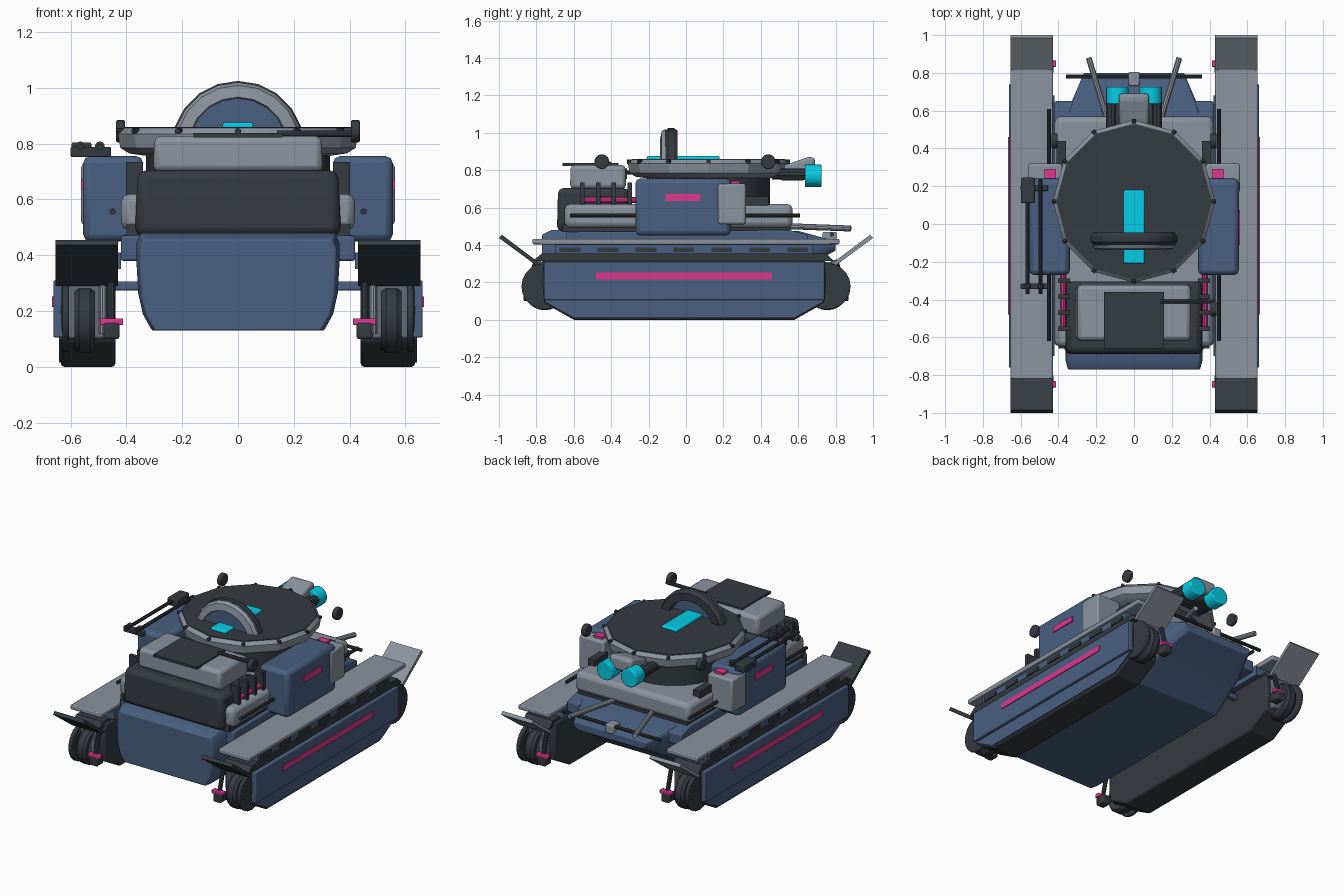
import bpy, bmesh, math
from mathutils import Vector, Matrix

cube = bpy.data.objects.get("Cube")
if cube:
    bpy.data.objects.remove(cube, do_unlink=True)


def material(name, rgb):
    col = tuple((c / 255) ** 2.2 for c in rgb) + (1,)
    m = bpy.data.materials.new(name)
    m.use_nodes = True
    m.diffuse_color = col
    m.node_tree.nodes["Principled BSDF"].inputs["Base Color"].default_value = col
    return m


BLUE = material("slate_blue", (75, 96, 128))
GREY = material("light_grey", (138, 146, 157))
MID = material("mid_grey", (100, 108, 116))
DARK = material("charcoal", (56, 61, 67))
CYAN = material("cyan", (14, 204, 230))
PINK = material("magenta", (222, 59, 143))


def finish(name, bm, mat, bevel=0.0, segments=2):
    bmesh.ops.recalc_face_normals(bm, faces=bm.faces)
    me = bpy.data.meshes.new(name)
    bm.to_mesh(me)
    bm.free()
    ob = bpy.data.objects.new(name, me)
    bpy.context.collection.objects.link(ob)
    me.materials.append(mat)
    if bevel:
        mod = ob.modifiers.new("Bevel", "BEVEL")
        mod.width, mod.segments, mod.limit_method = bevel, segments, "ANGLE"
    return ob


def box(name, x, y, z, mat, bevel=0.0, taper=1.0):
    """Box from three (low, high) ranges; taper narrows its top."""
    bm = bmesh.new()
    bmesh.ops.create_cube(bm, size=1)
    for v in bm.verts:
        k = taper if v.co.z > 0 else 1
        v.co = [(a + b) / 2 + c * f * (b - a) for (a, b), c, f in zip((x, y, z), v.co, (k, k, 1))]
    return finish(name, bm, mat, bevel)


def prism(name, pts, x0, x1, mat, bevel=0.0):
    """Extrude a side profile of (y, z) points across x."""
    bm = bmesh.new()
    face = bm.faces.new([bm.verts.new((x0, y, z)) for y, z in pts])
    ext = bmesh.ops.extrude_face_region(bm, geom=[face])
    for v in ext["geom"]:
        if isinstance(v, bmesh.types.BMVert):
            v.co.x = x1
    return finish(name, bm, mat, bevel)


def rod(name, p, q, r, mat, sides=10, bevel=0.0):
    """Cylinder between two points."""
    p, q = Vector(p), Vector(q)
    d = q - p
    bm = bmesh.new()
    mtx = Matrix.Translation((p + q) / 2) @ d.to_track_quat("Z", "Y").to_matrix().to_4x4()
    bmesh.ops.create_cone(bm, cap_ends=True, segments=sides, radius1=r, radius2=r, depth=d.length, matrix=mtx)
    return finish(name, bm, mat, bevel)


def lathe(name, profile, centre, axis, mat, sides=24):
    """Spin a closed (radius, height) profile about the x, y or z axis."""
    turn = {"z": Matrix(), "y": Matrix.Rotation(math.pi / 2, 4, "X"),
            "x": Matrix.Rotation(math.pi / 2, 4, "Y")}[axis]
    bm = bmesh.new()
    rings = []
    for i in range(sides):
        a = math.tau * i / sides
        rings.append([bm.verts.new(Vector(centre) + turn @ Vector((r * math.cos(a), r * math.sin(a), h)))
                      for r, h in profile])
    n = len(profile)
    for i in range(sides):
        a, b = rings[i], rings[(i + 1) % sides]
        for j in range(n):
            k = (j + 1) % n
            bm.faces.new((a[j], b[j], b[k], a[k]))
    return finish(name, bm, mat)


def loft_hull(name, stations, section, mat, bevel):
    """Join scaled copies of a half section along (y, bottom, top, half width) stations."""
    bm = bmesh.new()
    rings = []
    for y, lo, hi, w in stations:
        half = [(w * u, lo + (hi - lo) * t) for u, t in section]
        loop = half + [(-x, z) for x, z in reversed(half)]
        rings.append([bm.verts.new((x, y, z)) for x, z in loop])
    n = len(rings[0])
    for a, b in zip(rings, rings[1:]):
        for j in range(n):
            bm.faces.new((a[j], a[(j + 1) % n], b[(j + 1) % n], b[j]))
    bm.faces.new(rings[0])
    bm.faces.new(rings[-1])
    return finish(name, bm, mat, bevel)


def span(s, a, b):
    return tuple(sorted((s * a, s * b)))


# Central hull with tapered belly and narrowing tail
loft_hull("hull", [(-0.77, 0.13, 0.455, 0.35), (-0.72, 0.13, 0.48, 0.363), (0.42, 0.13, 0.48, 0.363),
                   (0.60, 0.26, 0.475, 0.35), (0.80, 0.37, 0.42, 0.265)],
          [(0.85, 0), (0.94, 0.17), (0.985, 0.38), (1, 0.65), (1, 0.9), (0.96, 1)], BLUE, 0.008)
prism("hull_shelf", [(-0.64, 0.38), (-0.64, 0.47), (0.55, 0.48), (0.65, 0.455), (0.65, 0.38)],
      -0.42, 0.42, BLUE, 0.008)
box("deck_seal", (-0.40, 0.40), (-0.66, 0.56), (0.47, 0.51), DARK)
box("upper_deck", (-0.42, 0.42), (-0.65, 0.57), (0.49, 0.62), GREY, 0.03)

# Front engine block with grey cover and top plate
box("engine_block", (-0.37, 0.37), (-0.69, -0.30), (0.47, 0.705), DARK, 0.03, 0.97)
box("engine_cover", (-0.305, 0.305), (-0.62, -0.32), (0.70, 0.828), GREY, 0.022, 0.98)
box("engine_cover_plate", (-0.16, 0.16), (-0.66, -0.36), (0.822, 0.838), DARK)
rod("cover_rail", (0.14, -0.41, 0.835), (0.43, -0.41, 0.835), 0.012, DARK)

# Turret: neck, twelve-sided ring, dark lid and bolts
TY = 0.12
rod("turret_neck", (0, TY, 0.60), (0, TY, 0.79), 0.33, DARK, 24)
lathe("turret_ring", [(0.32, 0.755), (0.39, 0.765), (0.422, 0.785), (0.43, 0.835), (0.41, 0.856),
                      (0.32, 0.856)], (0, TY, 0), "z", GREY, 12)
rod("turret_lid", (0, TY, 0.80), (0, TY, 0.860), 0.408, DARK, 12)
for i in range(12):
    a = math.tau * i / 12
    c, s = math.cos(a), math.sin(a)
    rod(f"ring_bolt_{i}", (0.41 * c, TY + 0.41 * s, 0.845), (0.435 * c, TY + 0.435 * s, 0.845), 0.011, DARK, 8)

# Half-sunk wheel arch and glowing strip on the lid
lathe("arch_ring", [(0.175, -0.03), (0.225, -0.03), (0.238, -0.01), (0.238, 0.02), (0.225, 0.035),
                    (0.175, 0.035)], (0, -0.075, 0.787), "y", DARK, 20)
lathe("arch_front_rim", [(0.17, 0), (0.233, 0), (0.222, 0.02), (0.18, 0.028)],
      (0, -0.11, 0.787), "y", GREY, 20)
rod("arch_panel", (0, -0.125, 0.787), (0, -0.09, 0.787), 0.18, BLUE, 20)
box("glow_strip", (-0.056, 0.056), (-0.21, 0.18), (0.85, 0.876), CYAN, 0.008)

# Rear sensor head with two lenses
prism("sensor_head", [(0.52, 0.78), (0.52, 0.825), (0.66, 0.872), (0.69, 0.865), (0.69, 0.78)],
      -0.08, 0.08, GREY, 0.018)
box("sensor_mount", (-0.14, 0.14), (0.50, 0.64), (0.745, 0.80), DARK, 0.015)
for side, s in (("left", 1), ("right", -1)):
    rod(f"sensor_lens_{side}", (s * 0.088, 0.635, 0.77), (s * 0.088, 0.725, 0.77), 0.06, CYAN, 20, 0.006)
    rod(f"sensor_arm_{side}", (s * 0.12, 0.46, 0.78), (s * 0.12, 0.64, 0.78), 0.03, DARK)

# Rear crossbar
rod("rear_crossbar", (-0.36, 0.78, 0.455), (0.36, 0.78, 0.455), 0.011, DARK)
box("crossbar_bracket", (-0.03, 0.03), (0.73, 0.805), (0.41, 0.47), GREY, 0.008)

for side, s in (("left", 1), ("right", -1)):
    # Track pod: dark core, blue skirt drawn in at its foot, magenta stripe
    prism(f"pod_core_{side}", [(-0.76, 0.34), (-0.77, 0.20), (-0.76, 0.09), (-0.60, 0.0), (0.58, 0.0),
                               (0.74, 0.09), (0.75, 0.20), (0.74, 0.34)], s * 0.44, s * 0.635, DARK, 0.012)
    prism(f"pod_lower_skirt_{side}", [(-0.755, 0.12), (-0.755, 0.10), (-0.60, 0.015), (0.58, 0.015),
                                      (0.735, 0.10), (0.735, 0.12)], s * 0.62, s * 0.641, BLUE)
    box(f"pod_skirt_{side}", span(s, 0.62, 0.662), (-0.76, 0.74), (0.105, 0.31), BLUE, 0.006)
    box(f"pod_stripe_{side}", span(s, 0.657, 0.667), (-0.48, 0.46), (0.215, 0.252), PINK)
    prism(f"pod_top_{side}", [(-0.82, 0.315), (0.79, 0.315), (0.75, 0.355), (-0.77, 0.355)],
          s * 0.45, s * 0.645, DARK)
    box(f"pod_shoulder_{side}", span(s, 0.42, 0.635), (-0.70, 0.68), (0.35, 0.41), BLUE)
    for i in range(7):
        y = -0.62 + i * 0.203
        box(f"shoulder_slot_{side}_{i}", span(s, 0.62, 0.643), (y - 0.055, y + 0.055), (0.362, 0.386), DARK)
    # Fender and angled flaps
    box(f"fender_{side}", span(s, 0.43, 0.655), (-0.82, 0.82), (0.403, 0.433), GREY, 0.006)
    for end, e, mat in (("front", -1, DARK), ("rear", 1, GREY)):
        prism(f"{end}_flap_{side}", [(e * 0.785, 0.305), (e * 0.985, 0.455), (e, 0.437), (e * 0.80, 0.29)],
              s * 0.43, s * 0.655, mat)
        # Tyre, hub, grey end plate, strut and clamp
        y, z = e * 0.755, 0.168
        lathe(f"{end}_tyre_{side}", [(0.07, -0.03), (0.105, -0.037), (0.117, -0.02), (0.117, 0.02),
                                     (0.105, 0.037), (0.07, 0.03)], (s * 0.55, y, z), "x", DARK)
        rod(f"{end}_hub_{side}", (s * 0.53, y, z), (s * 0.57, y, z), 0.072, MID, 20)
        box(f"{end}_end_plate_{side}", span(s, 0.475, 0.615), span(e, 0.72, 0.782), (0.10, 0.31), MID, 0.01)
        rod(f"{end}_wheel_guard_{side}", (s * 0.605, y, z + 0.01), (s * 0.63, y, z + 0.01), 0.125, DARK, 20, 0.006)
        rod(f"{end}_strut_{side}", (s * 0.485, e * 0.79, 0.12), (s * 0.485, e * 0.79, 0.32), 0.014, GREY)
        box(f"{end}_clamp_{side}", span(s, 0.425, 0.482), span(e, 0.80, 0.87), (0.10, 0.158), DARK, 0.008)
        box(f"{end}_clamp_band_{side}", span(s, 0.412, 0.495), span(e, 0.832, 0.866), (0.15, 0.174), PINK, 0.004)
        rod(f"{end}_clamp_post_{side}", (s * 0.455, e * 0.84, 0.17), (s * 0.455, e * 0.80, 0.32), 0.014, DARK)
        box(f"{end}_axle_{side}", span(s, 0.32, 0.47), span(e, 0.43, 0.47), (0.274, 0.306), BLUE, 0.006)
    # Side lockers with stripe and grey rear case
    box(f"side_locker_{side}", span(s, 0.34, 0.555), (-0.27, 0.24), (0.45, 0.755), BLUE, 0.025)
    box(f"locker_stripe_{side}", span(s, 0.55, 0.562), (-0.11, 0.075), (0.635, 0.672), PINK)
    box(f"rear_case_{side}", span(s, 0.38, 0.562), (0.17, 0.32), (0.51, 0.728), GREY, 0.012)
    box(f"case_button_{side}", span(s, 0.412, 0.475), (0.24, 0.29), (0.72, 0.742), PINK)
    box(f"case_vent_{side}", span(s, 0.36, 0.41), (0.30, 0.44), (0.61, 0.66), DARK)
    # Cooling fins over a magenta tube
    rod(f"heat_tube_{side}", (s * 0.374, -0.565, 0.64), (s * 0.374, -0.27, 0.64), 0.016, PINK)
    for i in range(4):
        y = -0.555 + i * 0.085
        box(f"cooling_fin_{side}_{i}", span(s, 0.34, 0.402), (y - 0.012, y + 0.012), (0.60, 0.735), DARK)
    # Deck rail, ring knob and rear antenna
    rod(f"deck_rail_{side}", (s * 0.45, -0.62, 0.557), (s * 0.45, 0.61, 0.557), 0.011, DARK)
    rod(f"rear_knob_{side}", (s * 0.405, 0.44, 0.845), (s * 0.437, 0.44, 0.845), 0.04, DARK, 14, 0.006)
    rod(f"antenna_{side}", (s * 0.14, 0.55, 0.50), (s * 0.24, 0.88, 0.488), 0.016, GREY)

# Front knob at the end of the cover rail
rod("front_knob", (0.405, -0.45, 0.845), (0.437, -0.45, 0.845), 0.04, DARK, 14, 0.006)

# Rod rack on the right locker
for i, x in enumerate((-0.565, -0.495)):
    rod(f"rack_rod_{i}", (x, -0.37, 0.787), (x, 0.24, 0.787), 0.011, DARK)
    rod(f"rack_clip_{i}", (x, -0.345, 0.79), (x, -0.315, 0.79), 0.018, DARK)
for i, y in enumerate((-0.33, 0.19)):
    box(f"rack_crossbar_{i}", (-0.60, -0.455), (y - 0.015, y + 0.015), (0.752, 0.788), DARK, 0.005)
box("rack_block", (-0.597, -0.525), (0.11, 0.245), (0.755, 0.805), DARK, 0.008)

# Smooth shading with sharp edges kept
bpy.ops.object.select_all(action="DESELECT")
for ob in bpy.context.collection.objects:
    if ob.type == "MESH":
        ob.select_set(True)
        bpy.context.view_layer.objects.active = ob
bpy.ops.object.shade_smooth_by_angle(angle=math.radians(28))
